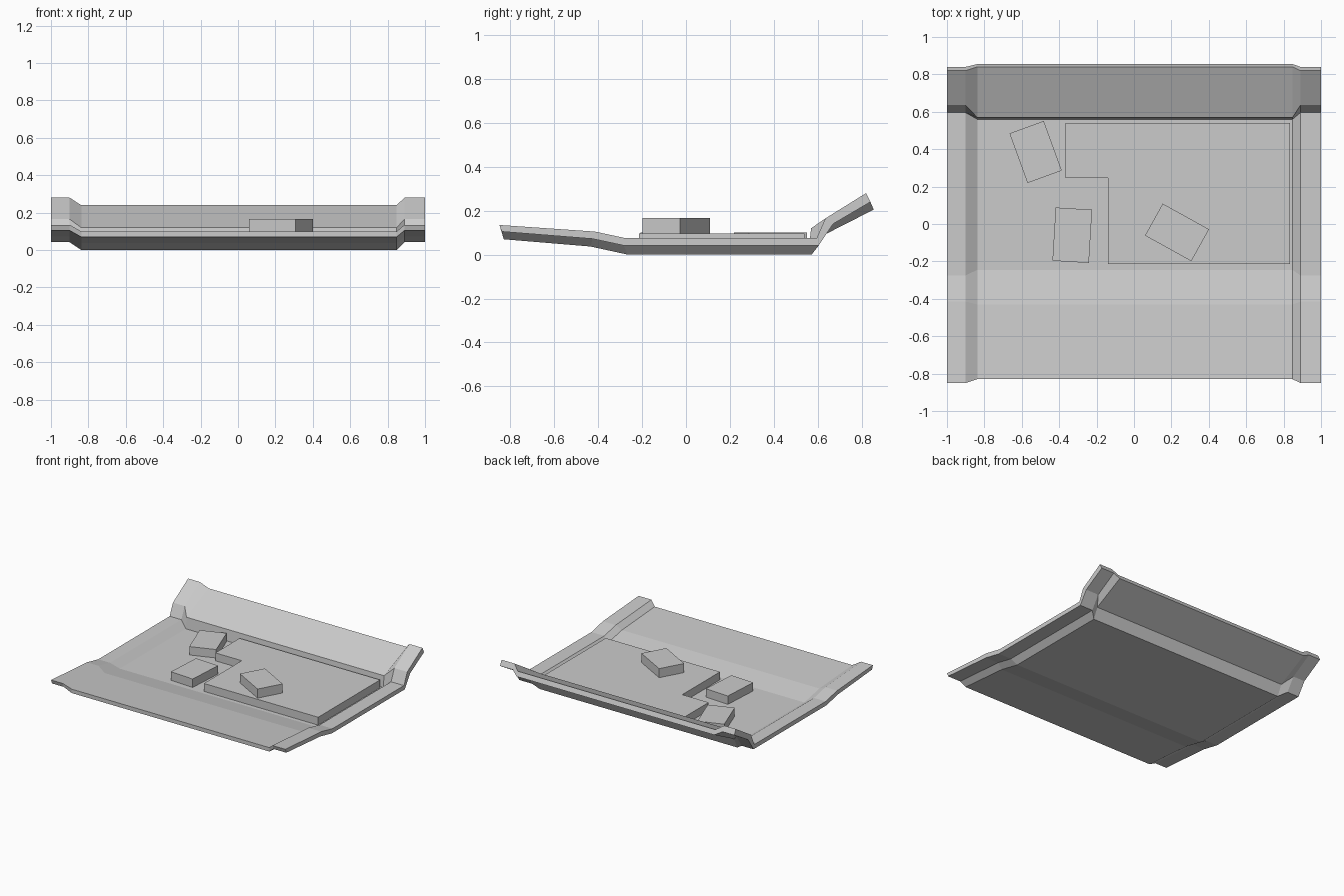
import bpy
import bmesh
from math import radians
from mathutils import Matrix

old = bpy.data.objects.get("Cube")
if old:
    bpy.data.objects.remove(old, do_unlink=True)

grey = bpy.data.materials.new("light grey")
grey.use_nodes = True
colour = (0.6, 0.6, 0.6, 1)
grey.diffuse_color = colour
grey.node_tree.nodes["Principled BSDF"].inputs["Base Color"].default_value = colour


def finish(bm, name):
    bmesh.ops.recalc_face_normals(bm, faces=bm.faces)
    mesh = bpy.data.meshes.new(name)
    bm.to_mesh(mesh)
    bm.free()
    mesh.materials.append(grey)
    obj = bpy.data.objects.new(name, mesh)
    bpy.context.collection.objects.link(obj)
    return obj


def loft(name, sections):
    """Join closed (y, z) outlines placed along x, with capped ends."""
    bm = bmesh.new()
    rings = [[bm.verts.new((x, y, z)) for y, z in outline] for x, outline in sections]
    for a, b in zip(rings, rings[1:]):
        for i in range(len(a)):
            j = (i + 1) % len(a)
            bm.faces.new((a[i], a[j], b[j], b[i]))
    bm.faces.new(rings[0])
    bm.faces.new(rings[-1])
    return finish(bm, name)


def slab(name, outline, bottom, top):
    bm = bmesh.new()
    face = bm.faces.new([bm.verts.new((x, y, bottom)) for x, y in outline])
    new = bmesh.ops.extrude_face_region(bm, geom=[face])["geom"]
    verts = [v for v in new if isinstance(v, bmesh.types.BMVert)]
    bmesh.ops.translate(bm, verts=verts, vec=(0, 0, top - bottom))
    return finish(bm, name)


def block(name, x, y, bottom, size, angle):
    bm = bmesh.new()
    bmesh.ops.create_cube(bm, size=1)
    place = Matrix.Translation((x, y, bottom + size[2] / 2)) @ Matrix.Rotation(radians(angle), 4, "Z")
    bm.transform(place @ Matrix.Diagonal((*size, 1)))
    return finish(bm, name)


# Folded tray: the sunken middle section and the raised side rims share a fold pattern
middle = [(-0.83, 0.10), (-0.43, 0.072), (-0.245, 0.035), (0.56, 0.035), (0.57, 0.12), (0.84, 0.24),
          (0.855, 0.205), (0.61, 0.08), (0.572, 0), (-0.265, 0), (-0.435, 0.037), (-0.83, 0.07)]
rim = [(-0.85, 0.135), (-0.415, 0.105), (-0.275, 0.075), (0.595, 0.075), (0.635, 0.165), (0.82, 0.28),
       (0.84, 0.24), (0.67, 0.14), (0.605, 0.042), (-0.285, 0.042), (-0.425, 0.072), (-0.84, 0.105)]
loft("tray", [(-1, rim), (-0.9, rim), (-0.838, middle),
              (0.848, middle), (0.89, rim), (1, rim)])

# Stepped plate lying on the tray floor
slab("floor_plate", [(-0.365, 0.54), (-0.365, 0.245), (-0.14, 0.245),
                     (-0.14, -0.215), (0.835, -0.215), (0.835, 0.54)], 0.033, 0.096)

# Loose blocks
block("plate_block", 0.23, -0.045, 0.094, (0.283, 0.195, 0.072), -29)
block("front_block", -0.33, -0.06, 0.033, (0.195, 0.285, 0.067), -3.5)
block("back_block", -0.526, 0.385, 0.033, (0.195, 0.282, 0.067), 20)
